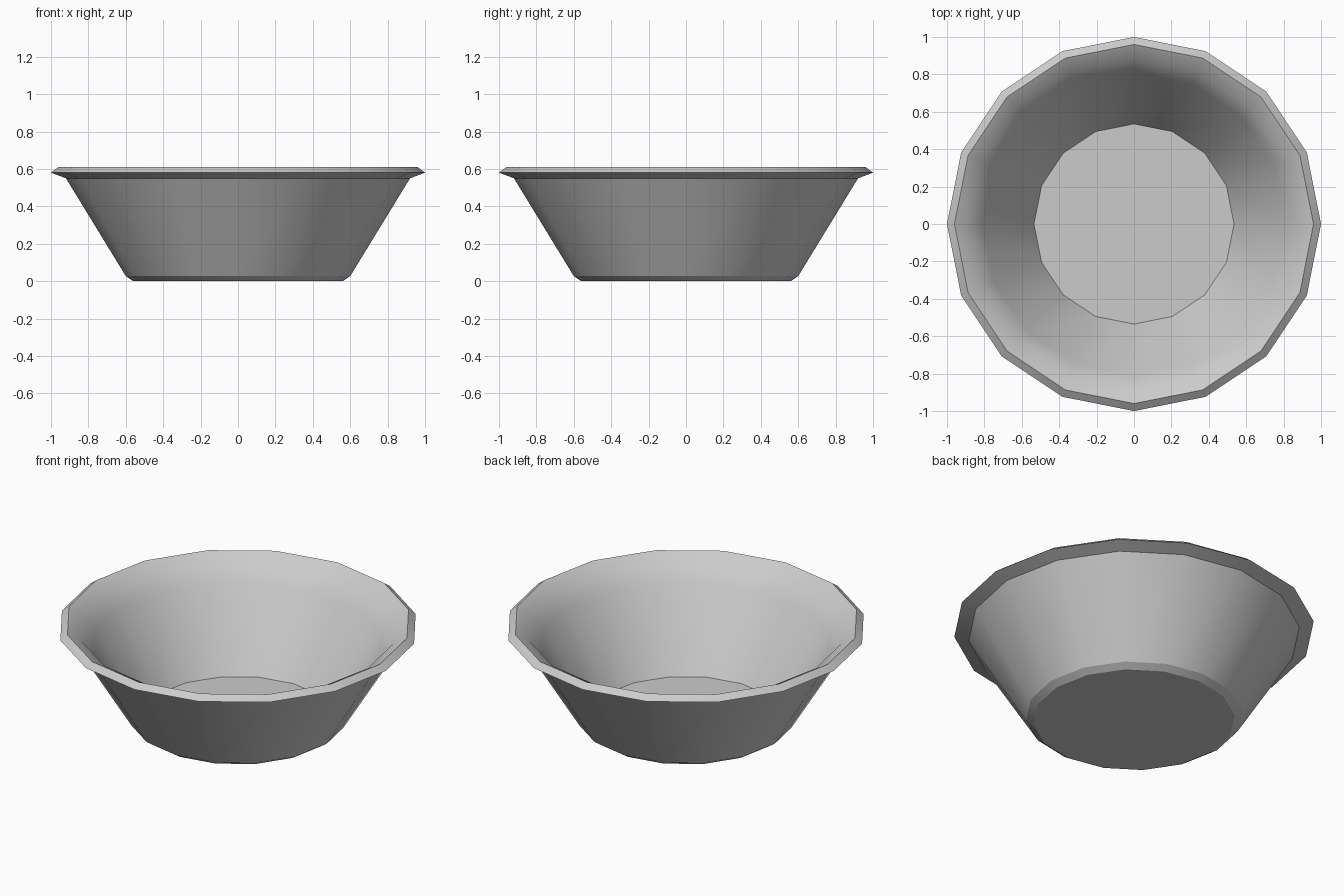
import bpy, bmesh
from math import cos, sin, pi

cube = bpy.data.objects.get("Cube")
if cube:
    bpy.data.objects.remove(cube)

SIDES = 16

# One grey for the whole bowl
grey = bpy.data.materials.new("light grey")
grey.use_nodes = True
colour = (0.6, 0.6, 0.6, 1)
grey.diffuse_color = colour
grey.node_tree.nodes["Principled BSDF"].inputs["Base Color"].default_value = colour

# Profile from underside to inner floor: radius, height, hard crease
profile = [
    (0.56, 0.0, True),     # underside
    (0.60, 0.027, True),   # foot bevel
    (0.92, 0.55, True),    # outer wall top
    (1.0, 0.58, True),     # rim edge
    (0.96, 0.61, True),    # rim top
    (0.88, 0.565, False),  # rounded lip
    (0.81, 0.47, False),   # inner wall top
    (0.535, 0.03, True),   # inner floor
]


def lathe(name, profile):
    bm = bmesh.new()
    rings = []
    for r, z, _ in profile:
        rings.append([bm.verts.new((r * cos(2 * pi * i / SIDES), r * sin(2 * pi * i / SIDES), z))
                      for i in range(SIDES)])
    for low, high in zip(rings, rings[1:]):
        for i in range(SIDES):
            j = (i + 1) % SIDES
            bm.faces.new((low[i], low[j], high[j], high[i]))
    bm.faces.new(rings[0][::-1])
    bm.faces.new(rings[-1])
    # Smooth walls with hard creases around the chosen rings
    for f in bm.faces:
        f.smooth = True
    for ring, (_, _, hard) in zip(rings, profile):
        for i in range(SIDES):
            bm.edges.get((ring[i], ring[(i + 1) % SIDES])).smooth = not hard
    bmesh.ops.recalc_face_normals(bm, faces=bm.faces)
    mesh = bpy.data.meshes.new(name)
    bm.to_mesh(mesh)
    bm.free()
    obj = bpy.data.objects.new(name, mesh)
    bpy.context.collection.objects.link(obj)
    return obj


bowl = lathe("bowl", profile)
bowl.data.materials.append(grey)
